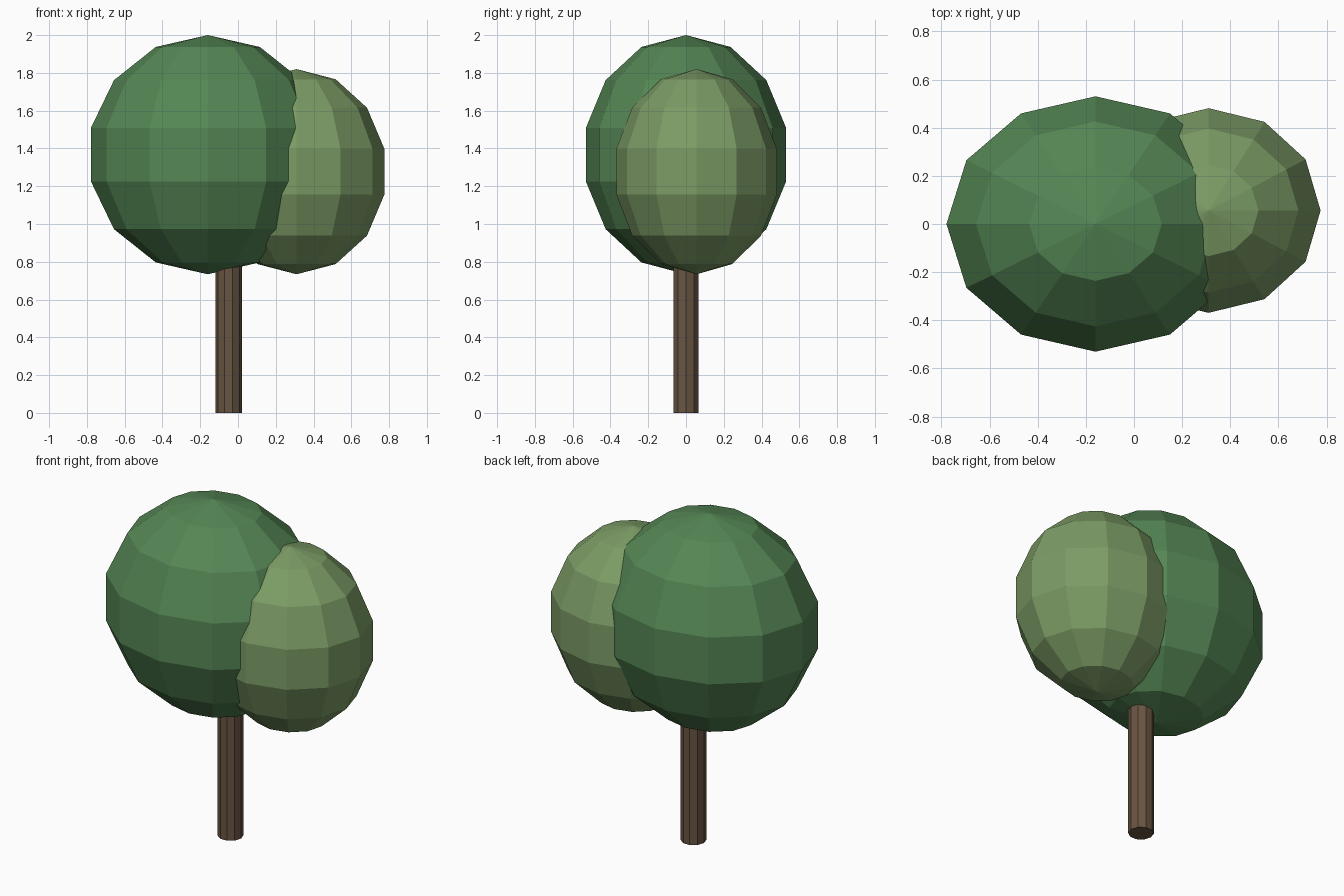
import bpy
from math import pi

if "Cube" in bpy.data.objects:
    bpy.data.objects.remove(bpy.data.objects["Cube"])


def paint(obj, name, color):
    mat = bpy.data.materials.new(name)
    mat.diffuse_color = (*color, 1)
    mat.use_nodes = True
    mat.node_tree.nodes["Principled BSDF"].inputs["Base Color"].default_value = mat.diffuse_color
    obj.data.materials.append(mat)


def crown(name, centre, radii, color):
    """Low-poly ellipsoid of foliage, flat shaded."""
    bpy.ops.mesh.primitive_uv_sphere_add(segments=12, ring_count=7, radius=1, location=centre)
    obj = bpy.context.object
    obj.name = name
    obj.scale = radii
    bpy.ops.object.transform_apply(location=False, rotation=False, scale=True)
    paint(obj, name + "_green", color)


# Trunk: ten-sided post running up into the foliage
TRUNK_HEIGHT = 0.95
bpy.ops.mesh.primitive_cylinder_add(vertices=10, radius=0.07, depth=TRUNK_HEIGHT,
                                    location=(-0.05, 0, TRUNK_HEIGHT / 2),
                                    rotation=(0, 0, pi / 2))
trunk = bpy.context.object
trunk.name = "trunk"
paint(trunk, "bark_brown", (0.14, 0.09, 0.055))

# Foliage: large dark crown and smaller light crown
crown("large_crown", (-0.16, 0, 1.367), (0.635, 0.544, 0.633), (0.09, 0.24, 0.09))
crown("small_crown", (0.31, 0.056, 1.277), (0.477, 0.436, 0.543), (0.2, 0.33, 0.13))
